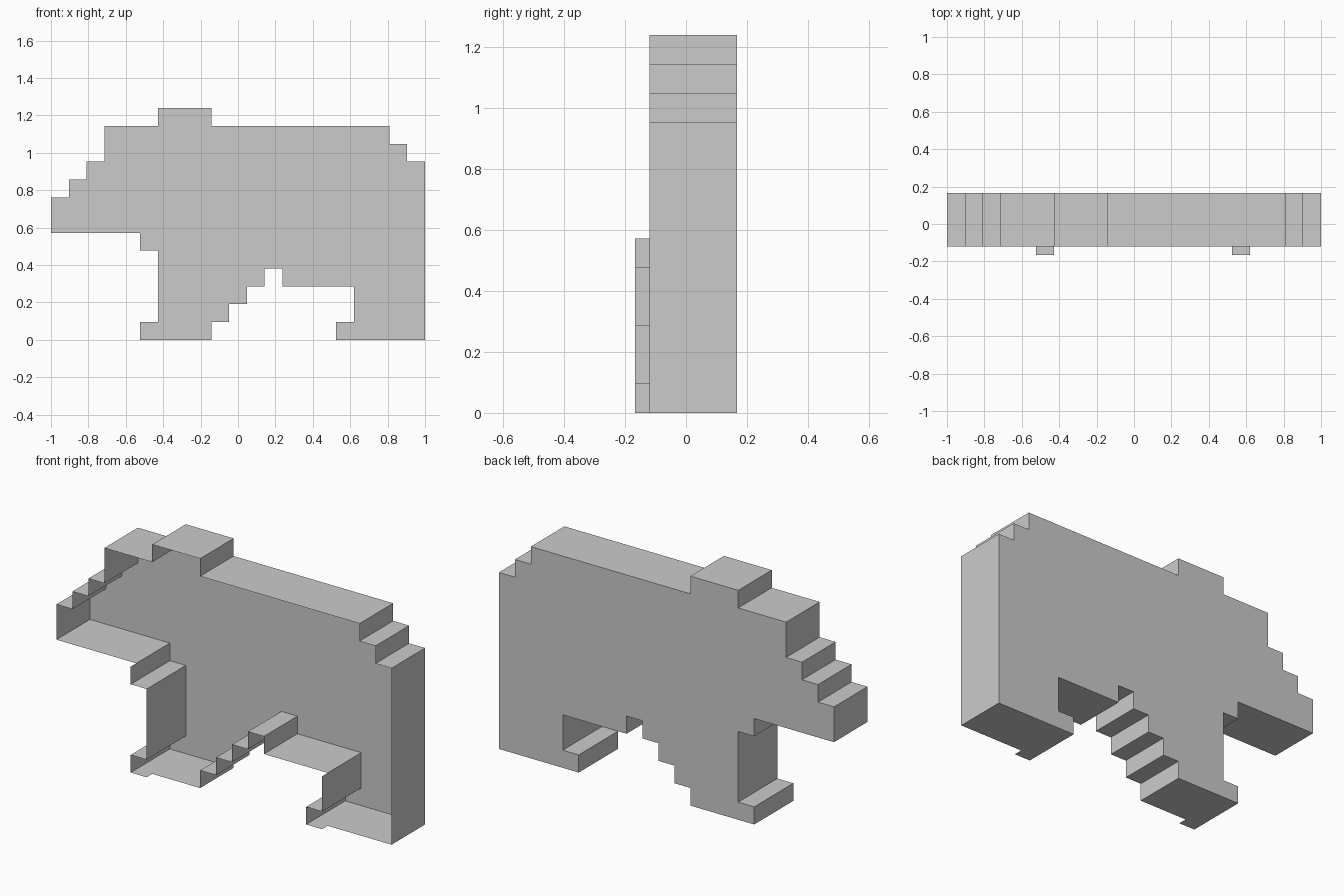
import bpy
import bmesh

cube = bpy.data.objects.get("Cube")
if cube:
    bpy.data.objects.remove(cube)

CELL = 2 / 21            # one step of the blocky outline
BACK = 1.75 * CELL       # closed rear side
FRONT = BACK - 3 * CELL  # open front edge of the body
LIP = -BACK              # leg walls reach a little further forward

# Plain grey for the whole animal
grey = bpy.data.materials.new("plain_grey")
grey.use_nodes = True
colour = (0.6, 0.6, 0.6, 1)
grey.diffuse_color = colour
grey.node_tree.nodes["Principled BSDF"].inputs["Base Color"].default_value = colour

# Outline as alternating vertical and horizontal moves, from under the muzzle
HEAD_AND_BACK = [2, 1, 1, 1, 1, 1, 2, 3, 1, 3, -1, 10, -1, 1, -1, 1, -10]
HIND_LEG_AND_BELLY = [-5, 1, 1, 2, -4, 1] + [-1, -1] * 4
FRONT_LEG_AND_JAW = [-4, 1, 1, 4, -1, 1, -5]


def outline():
    """Walk the moves one cell at a time and return the grid points."""
    x, z = 0, 6
    points = []
    for i, move in enumerate(HEAD_AND_BACK + HIND_LEG_AND_BELLY + FRONT_LEG_AND_JAW):
        sign = 1 if move > 0 else -1
        for _ in range(abs(move)):
            points.append((x, z))
            if i % 2:
                x += sign
            else:
                z += sign
    return points


def place(point, y):
    return (point[0] * CELL - 1, y, point[1] * CELL)


def is_leg_wall(a, b):
    """Front-of-leg edges, which stand proud of the body rim."""
    x, z = (a[0] + b[0]) / 2, (a[1] + b[1]) / 2
    return (5 <= x <= 6 and z < 6) or (16 <= x <= 17 and z < 3)


def make_part(name, polygons):
    bm = bmesh.new()
    for polygon in polygons:
        bm.faces.new([bm.verts.new(co) for co in polygon])
    bmesh.ops.remove_doubles(bm, verts=bm.verts[:], dist=0.0001)
    bmesh.ops.dissolve_limit(bm, angle_limit=0.01, verts=bm.verts[:], edges=bm.edges[:])
    mesh = bpy.data.meshes.new(name)
    bm.to_mesh(mesh)
    bm.free()
    mesh.materials.append(grey)
    bpy.context.collection.objects.link(bpy.data.objects.new(name, mesh))


def wall(a, b, front):
    return [place(a, front), place(b, front), place(b, BACK), place(a, BACK)]


points = outline()
edges = list(zip(points, points[1:] + points[:1]))

# Rear silhouette panel, and the walls running forward from it
make_part("rear_panel", [[place(p, BACK) for p in points]])
make_part("body_rim", [wall(a, b, FRONT) for a, b in edges if not is_leg_wall(a, b)])
make_part("leg_walls", [wall(a, b, LIP) for a, b in edges if is_leg_wall(a, b)])
